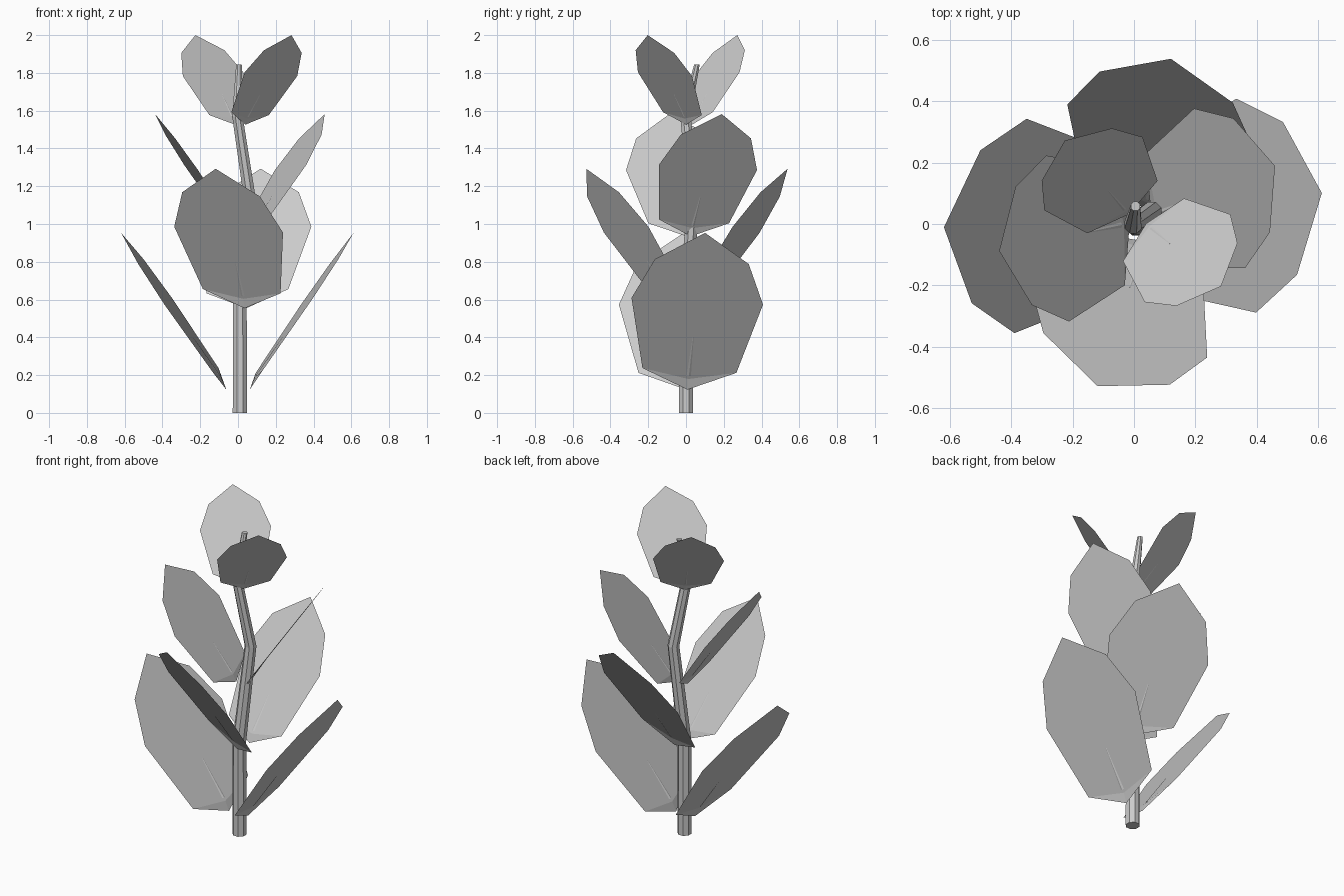
import bpy
import bmesh
from math import cos, sin, pi, radians
from mathutils import Vector

cube = bpy.data.objects.get("Cube")
if cube:
    bpy.data.objects.remove(cube)

# One plain material for the whole plant
GREY = (0.6, 0.6, 0.6, 1.0)
mat = bpy.data.materials.new("plain_grey")
mat.use_nodes = True
mat.diffuse_color = GREY
mat.node_tree.nodes["Principled BSDF"].inputs["Base Color"].default_value = GREY


def finish(name, bm):
    mesh = bpy.data.meshes.new(name)
    bm.to_mesh(mesh)
    bm.free()
    mesh.materials.append(mat)
    obj = bpy.data.objects.new(name, mesh)
    bpy.context.collection.objects.link(obj)


def tube(name, path, a, b, sides):
    """Tapered tube through (centre, radius) rings spanned by a and b."""
    bm = bmesh.new()
    angles = [2 * pi * (i + 0.5) / sides for i in range(sides)]
    rings = [[bm.verts.new(Vector(centre) + radius * (a * cos(t) + b * sin(t)))
              for t in angles] for centre, radius in path]
    for low, high in zip(rings, rings[1:]):
        for i in range(sides):
            j = (i + 1) % sides
            bm.faces.new((low[i], low[j], high[j], high[i]))
    bm.faces.new(rings[0][::-1])
    bm.faces.new(rings[-1])
    bmesh.ops.recalc_face_normals(bm, faces=bm.faces)
    finish(name, bm)


# Stem: crooked, tapering, eight sided
stem = [((0.01, 0, 0), 0.041), ((0.01, 0, 0.58), 0.039), ((0.058, 0.04, 1.165), 0.034),
        ((-0.003, -0.003, 1.57), 0.03), ((0.005, 0.058, 1.845), 0.016)]
tube("stem", stem, Vector((1, 0, 0)), Vector((0, 1, 0)), 8)

# Half outline of a leaf: (half width, distance along midrib)
HALF = [(0.25, 0.115), (0.35, 0.56), (0.25, 0.815)]
ROLL = 0.09


def leaf(name, centre, azimuth, offset, size):
    out = Vector((cos(azimuth), sin(azimuth), 0))
    along = out * 0.567 + Vector((0, 0, 0.823))
    side = Vector((-sin(azimuth), cos(azimuth), 0))
    under = side.cross(along)
    if under.z > 0:
        under.negate()
    # Each blade is rolled slightly about its midrib
    across = (side + under * ROLL).normalized()
    normal = (under - side * ROLL).normalized()
    base = Vector(centre) + out * offset

    def at(w, t, n=0.0):
        return base + size * (across * w + along * t + normal * n)

    # Flat blade with a small folded heel
    bm = bmesh.new()
    outline = HALF + [(0, 1)] + [(-w, t) for w, t in reversed(HALF)]
    rim = [bm.verts.new(at(w, t)) for w, t in outline]
    crease = bm.verts.new(at(0, 0.06))
    heel = bm.verts.new(at(0, 0, 0.012))
    bm.faces.new([crease] + rim)
    bm.faces.new((heel, rim[0], crease))
    bm.faces.new((heel, crease, rim[-1]))
    finish(name, bm)

    # Short shallow midrib ridge showing on both sides of the blade
    tube(name + "_midrib", [(at(0, 0.08), 0.008 * size), (at(0, 0.33), 0.002 * size)],
         across + normal * 0.3, across - normal * 0.3, 4)


# Opposite leaves, shrinking and turning up the stem
leaves = [("lowest_left_leaf", (0.003, -0.001, 0.13), 9.5, 0.05, 1.0),
          ("lowest_right_leaf", (-0.002, 0, 0.13), 181, 0.05, 1.0),
          ("lower_front_leaf", (0.05, -0.01, 0.56), -108, 0.04, 0.89),
          ("lower_back_leaf", (0.035, 0, 0.56), 81, 0.04, 0.89),
          ("upper_left_leaf", (0.023, 0.013, 0.94), 22, 0.028, 0.78),
          ("upper_right_leaf", (0.021, 0.01, 0.94), 192, 0.028, 0.78),
          ("top_front_leaf", (0.02, 0.018, 1.53), -40, 0.02, 0.571),
          ("top_back_leaf", (0, 0.012, 1.53), 131, 0.02, 0.571)]
for name, centre, degrees, offset, size in leaves:
    leaf(name, centre, radians(degrees), offset, size)
